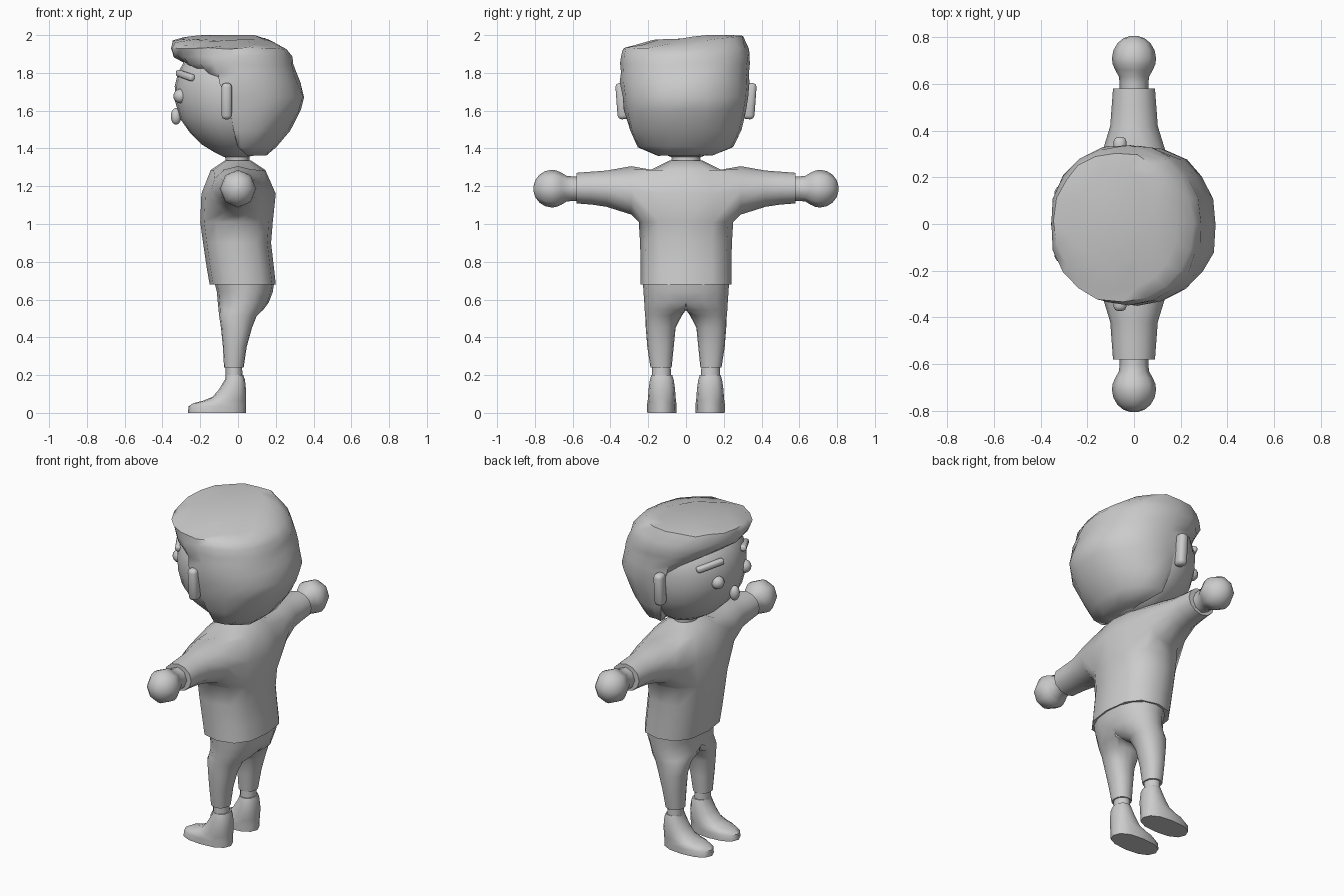
import bpy, bmesh, math, random
from mathutils import Vector

if "Cube" in bpy.data.objects:
    bpy.data.objects.remove(bpy.data.objects["Cube"])
random.seed(4)

GREY = (0.6, 0.6, 0.6, 1.0)
grey = bpy.data.materials.new("plain_grey")
grey.use_nodes = True
grey.diffuse_color = GREY
grey.node_tree.nodes["Principled BSDF"].inputs["Base Color"].default_value = GREY


def finish(name, bm, mirror=False, angle=50):
    """Turn a bmesh into a smooth-shaded object, optionally mirrored across y."""
    bmesh.ops.recalc_face_normals(bm, faces=bm.faces)
    me = bpy.data.meshes.new(name)
    bm.to_mesh(me)
    bm.free()
    ob = bpy.data.objects.new(name, me)
    bpy.context.collection.objects.link(ob)
    me.materials.append(grey)
    if mirror:
        m = ob.modifiers.new("mirror", 'MIRROR')
        m.use_axis = (False, True, False)
        m.merge_threshold = 0.0005
    bpy.ops.object.select_all(action='DESELECT')
    bpy.context.view_layer.objects.active = ob
    ob.select_set(True)
    bpy.ops.object.shade_smooth_by_angle(angle=math.radians(angle))
    return ob


def oval(z, xc, rx, yc, ry, n=12, power=1.0):
    """Horizontal ring; a power under 1 squares the oval off."""
    pts = []
    for i in range(n):
        a = math.tau * i / n
        c, s = math.cos(a), math.sin(a)
        pts.append(Vector((xc + rx * math.copysign(abs(c) ** power, c),
                           yc + ry * math.copysign(abs(s) ** power, s), z)))
    return pts


def loft(bm, rings, cap_start=True, cap_end=True, skip=None):
    """Skin a list of equal rings with quads."""
    vs = [[bm.verts.new(p) for p in r] for r in rings]
    n = len(rings[0])
    for k in range(len(vs) - 1):
        for i in range(n):
            if skip and skip(k, i):
                continue
            j = (i + 1) % n
            bm.faces.new((vs[k][i], vs[k][j], vs[k + 1][j], vs[k + 1][i]))
    if cap_start:
        bm.faces.new(vs[0])
    if cap_end:
        bm.faces.new(vs[-1])
    return vs


# Shirt: torso rings with an opening on each side that runs into a sleeve
TORSO = [(0.68, .025, .175, .24), (0.77, .012, .178, .24), (0.90, -.005, .18, .243),
         (1.01, -.008, .192, .25), (1.16, .003, .197, .25), (1.285, 0, .145, .19),
         (1.335, 0, .07, .09)]
SLEEVE = [(.29, .142, 1.178, .128), (.42, .102, 1.187, .096),
          (.50, .096, 1.19, .087), (.58, .09, 1.19, .081)]
bm = bmesh.new()
body = loft(bm, [oval(z, xc, rx, 0, ry, power=0.8) for z, xc, rx, ry in TORSO],
            skip=lambda k, i: k in (3, 4) and i in (1, 2, 3, 4, 7, 8, 9, 10))
for side, cols in ((1, (1, 2, 3, 4, 5)), (-1, (11, 10, 9, 8, 7))):
    # opening ordered around the arm: front middle, top, back middle, bottom
    prev = ([body[4][cols[0]]] + [body[5][c] for c in cols]
            + [body[4][cols[4]]] + [body[3][c] for c in reversed(cols)])
    for y, rx, zc, rz in SLEEVE:
        ring = [bm.verts.new((rx * math.cos(math.tau * i / 12), side * y,
                              zc + rz * math.sin(math.tau * i / 12))) for i in range(12)]
        for i in range(12):
            j = (i + 1) % 12
            bm.faces.new((prev[i], prev[j], ring[j], ring[i]))
        prev = ring
    bm.faces.new(prev)
finish("shirt", bm)

# Hands: wrist running into a ball fist
HAND = [(.52, .063), (.60, .065), (.632, .068), (.66, .085), (.685, .096), (.71, .1),
        (.745, .093), (.775, .075), (.797, .047), (.807, .015)]
bm = bmesh.new()
loft(bm, [[Vector((r * .95 * math.cos(math.tau * i / 8), y,
                   1.187 + r * math.sin(math.tau * i / 8))) for i in range(8)]
          for y, r in HAND])
finish("hands", bm, mirror=True)

# Trousers: one leg whose upper rings are cut flat on the centre plane, mirrored
LEG = [(.24, -.022, .052, .132, .056), (.35, -.017, .063, .135, .070),
       (.45, -.008, .082, .134, .079), (.515, 0, .100, .119, .097),
       (.545, .015, .118, .07, .149), (.585, .028, .135, 0, .221),
       (.64, .036, .148, 0, .225), (.70, .033, .160, 0, .229)]
bm = bmesh.new()
rings = [oval(*r, n=16, power=0.9) for r in LEG]
for ring in rings:
    for p in ring:
        p.y = max(p.y, 0.0)
loft(bm, rings)
inner = [f for f in bm.faces if all(abs(v.co.y) < 1e-5 for v in f.verts)]
bmesh.ops.delete(bm, geom=inner, context='FACES')
finish("trousers", bm, mirror=True)

# Ankles
bm = bmesh.new()
loft(bm, [oval(.15, -.02, .045, .13, .052), oval(.27, -.022, .043, .13, .048)])
finish("ankles", bm, mirror=True)

# Shoes: heel stays put while the toe draws back with height (z, toe x, heel x, half width)
SHOE = [(0, -.265, .042, .077), (.035, -.262, .043, .078), (.052, -.235, .043, .077),
        (.064, -.185, .042, .075), (.085, -.135, .042, .073), (.125, -.10, .042, .070),
        (.175, -.070, .037, .063), (.20, -.062, .028, .055)]
bm = bmesh.new()
loft(bm, [oval(z, (a + b) / 2, (b - a) / 2, .128, w, power=0.85) for z, a, b, w in SHOE])
finish("shoes", bm, mirror=True)

# Neck
bm = bmesh.new()
loft(bm, [oval(1.30, 0, .07, 0, .085), oval(1.345, -.003, .063, 0, .075),
          oval(1.40, -.01, .075, 0, .09)])
finish("neck", bm)

# Head (z, front x, back x, half width)
HEAD = [(1.355, -.075, .06, .08), (1.38, -.125, .10, .14), (1.42, -.19, .15, .20),
        (1.48, -.252, .19, .26), (1.56, -.308, .23, .302), (1.65, -.333, .26, .322),
        (1.73, -.335, .26, .322), (1.80, -.318, .25, .31), (1.87, -.28, .22, .27),
        (1.92, -.20, .15, .20)]
bm = bmesh.new()
loft(bm, [oval(z, (a + b) / 2, (b - a) / 2, 0, w, n=24) for z, a, b, w in HEAD])
finish("head", bm)

# Hair: lumpy shell cut flat in front along the hairline, with an overhanging fringe
# (z, front x, back x, y centre, half width, hairline x)
HAIR = [(1.365, -.05, .155, 0, .15, .05), (1.41, -.16, .205, 0, .25, .0),
        (1.50, -.25, .28, -.005, .295, -.025), (1.60, -.29, .328, -.005, .322, -.04),
        (1.67, -.30, .352, -.005, .335, -.06), (1.75, -.31, .328, -.005, .342, -.10),
        (1.80, -.32, .312, -.005, .343, -.16), (1.845, -.33, .295, -.005, .343, -.26),
        (1.885, -.335, .285, 0, .341, -.5), (1.93, -.357, .255, 0, .333, -.5),
        (1.965, -.34, .19, .01, .295, -.5), (1.985, -.25, .10, .03, .21, -.5)]
bm = bmesh.new()
rings = []
for k, (z, a, b, yc, w, line) in enumerate(HAIR):
    ring = oval(z, (a + b) / 2, (b - a) / 2, yc, w, n=20, power=0.93)
    for p in ring:
        p += Vector([random.uniform(-.006, .006) for _ in range(3)])
        p.x = max(p.x, line)
        if k >= 10:                      # crown rises towards one side
            p.z = min(2.0, p.z + 0.09 * p.y)
    rings.append(ring)
loft(bm, rings)
finish("hair", bm)


def ball(name, centre, size, mirror):
    """Ellipsoid used for the small face parts."""
    bm = bmesh.new()
    bmesh.ops.create_uvsphere(bm, u_segments=16, v_segments=10, radius=1)
    for v in bm.verts:
        v.co = Vector(centre) + v.co * Vector(size)
    finish(name, bm, mirror)


def bar(name, start, end, thick, bevel):
    """Rounded mirrored bar from start to end."""
    bm = bmesh.new()
    bmesh.ops.create_cube(bm, size=1)
    s, e = Vector(start), Vector(end)
    turn = (e - s).to_track_quat('X', 'Z')
    size = Vector(((e - s).length, *thick))
    for v in bm.verts:
        v.co = (s + e) / 2 + turn @ (v.co * size)
    bmesh.ops.bevel(bm, geom=bm.edges[:], offset=bevel, segments=2,
                    profile=0.5, affect='EDGES')
    finish(name, bm, mirror=True)


# Face details
ball("eyes", (-.304, .13, 1.677), (.038, .038, .038), True)
ball("nose", (-.328, 0, 1.57), (.028, .03, .044), False)
bar("eyebrows", (-.318, .095, 1.80), (-.238, .236, 1.772), (.036, .036), .012)
bar("ears", (-.06, .328, 1.555), (-.06, .342, 1.747), (.055, .066), .02)
